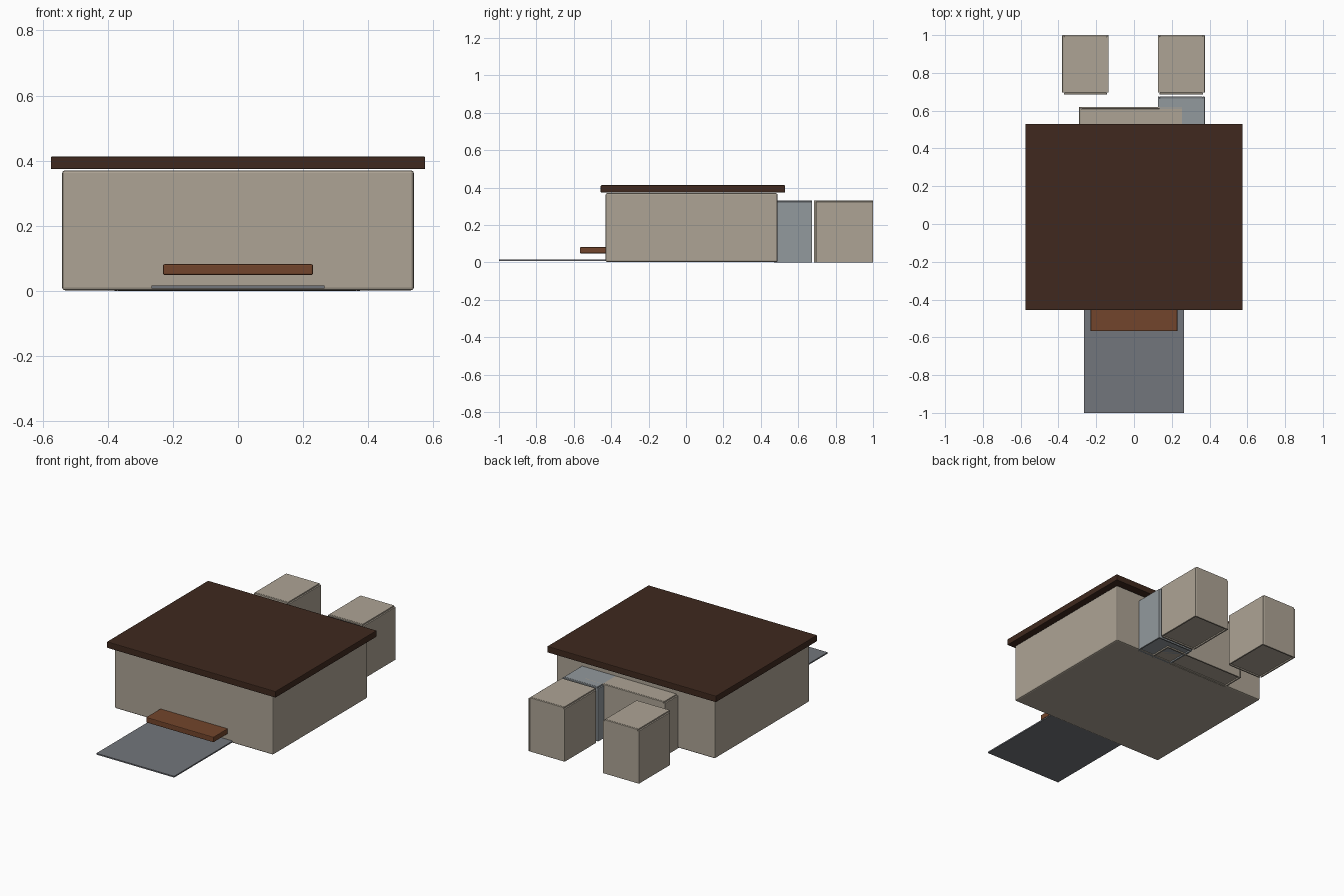
import bpy, bmesh

if "Cube" in bpy.data.objects:
    bpy.data.objects.remove(bpy.data.objects["Cube"])


def material(name, rgb):
    m = bpy.data.materials.new(name)
    m.diffuse_color = (*rgb, 1)
    m.use_nodes = True
    m.node_tree.nodes["Principled BSDF"].inputs["Base Color"].default_value = m.diffuse_color
    return m


STONE = material("stone", (0.42, 0.37, 0.30))
ROOF = material("dark_timber", (0.05, 0.022, 0.013))
WOOD = material("warm_wood", (0.17, 0.06, 0.025))
PAVING = material("paving", (0.17, 0.18, 0.20))
GLASS = material("grey_blue", (0.29, 0.32, 0.34))


def box(name, x, y, z, mat, bevel=0.0):
    """Box from (min, max) ranges, optionally with softened edges."""
    bm = bmesh.new()
    bmesh.ops.create_cube(bm, size=1)
    for v in bm.verts:
        v.co = [r[0] if c < 0 else r[1] for c, r in zip(v.co, (x, y, z))]
    me = bpy.data.meshes.new(name)
    bm.to_mesh(me)
    bm.free()
    me.materials.append(mat)
    ob = bpy.data.objects.new(name, me)
    bpy.context.collection.objects.link(ob)
    if bevel:
        mod = ob.modifiers.new("soft_edges", 'BEVEL')
        mod.width = bevel
        mod.segments = 2
    return ob


def clad_block(name, x, y, mat, t=0.01):
    """Block with thin wall panels around a slightly raised core."""
    (x0, x1), (y0, y1) = x, y
    box(name + "_core", (x0 + t, x1 - t), (y0 + t, y1 - t), (0.008, 0.332), mat)
    for side, a, b in (("left", x0, x0 + t), ("right", x1 - t, x1)):
        box(f"{name}_{side}_wall", (a, b), (y0 + t, y1), (0, 0.325), mat, 0.002)
    for side, a, b in (("front", y0, y0 + t), ("back", y1 - t, y1)):
        box(f"{name}_{side}_wall", (x0 + t, x1 - t), (a, b), (0, 0.332), mat, 0.002)


# Main hall and overhanging flat roof
box("main_hall", (-0.54, 0.54), (-0.43, 0.49), (0.002, 0.37), STONE, 0.008)
box("flat_roof", (-0.575, 0.575), (-0.456, 0.53), (0.374, 0.413), ROOF, 0.004)

# Entrance slab and forecourt paving
box("entrance_slab", (-0.23, 0.23), (-0.567, -0.42), (0.049, 0.082), WOOD, 0.004)
box("forecourt", (-0.265, 0.265), (-1.0, -0.42), (0.008, 0.016), PAVING)

# Rear wing, link passage and the two rear blocks
clad_block("rear_wing", (-0.29, 0.265), (0.47, 0.62), STONE)
clad_block("link_passage", (0.126, 0.375), (0.475, 0.674), GLASS)
clad_block("left_rear_block", (-0.38, -0.134), (0.685, 1.0), STONE)
clad_block("right_rear_block", (0.126, 0.375), (0.685, 1.0), STONE)
